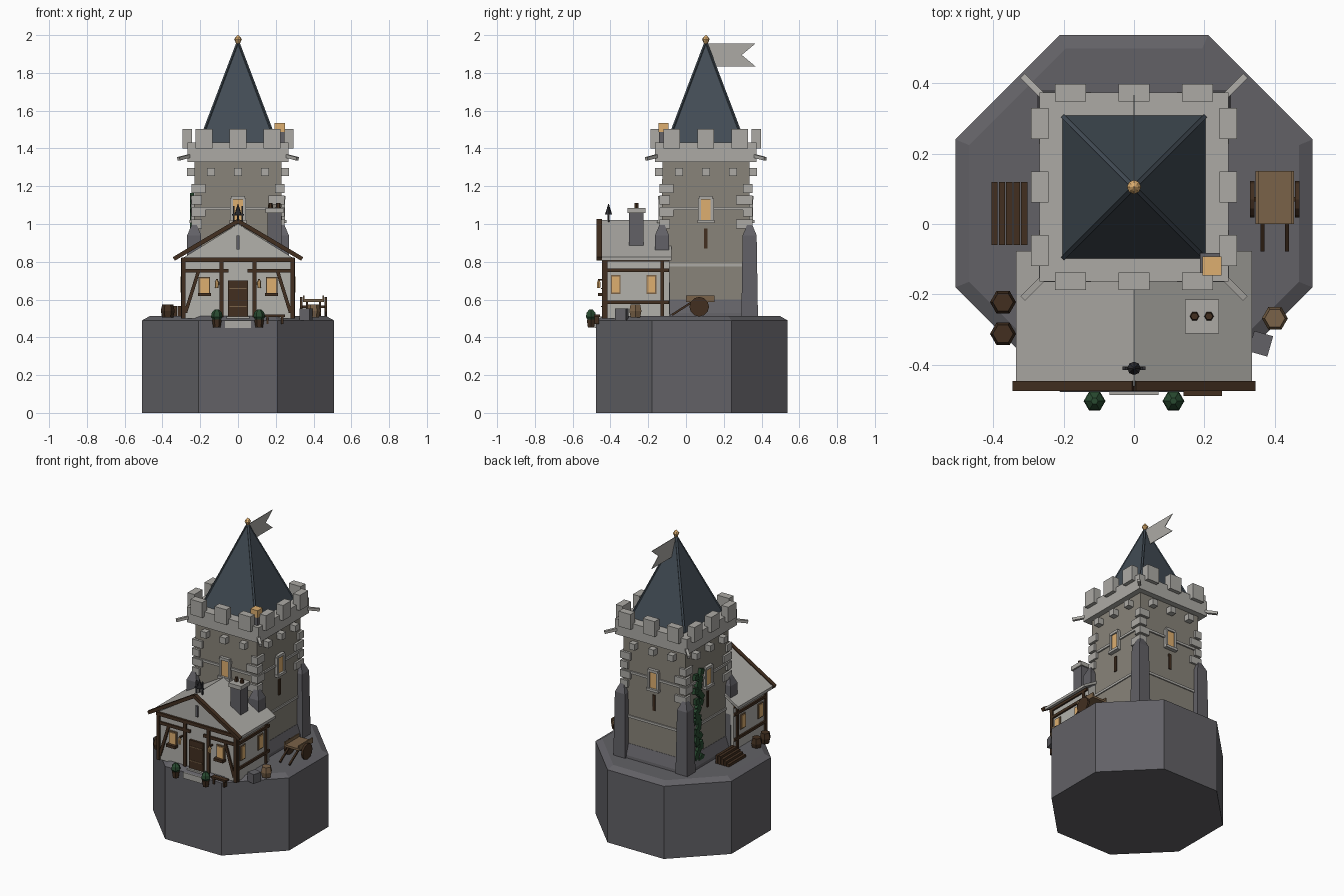
import bpy, bmesh, math, random
from mathutils import Matrix, Vector

if "Cube" in bpy.data.objects:
    bpy.data.objects.remove(bpy.data.objects["Cube"])

random.seed(4)

def mat(name, rgb):
    m = bpy.data.materials.new(name)
    m.diffuse_color = [((c / 255 + .055) / 1.055) ** 2.4 for c in rgb] + [1]
    m.use_nodes = True
    m.node_tree.nodes["Principled BSDF"].inputs["Base Color"].default_value = m.diffuse_color
    return m

LIGHT = mat("light stone", (172, 170, 165))
TOWER = mat("tower stone", (136, 131, 121))
ROCK = mat("dark rock", (98, 97, 102))
SLATE = mat("roof slate", (66, 76, 85))
PLASTER = mat("plaster", (178, 177, 171))
WOOD = mat("dark wood", (66, 47, 32))
OAK = mat("light wood", (122, 98, 72))
AMBER = mat("amber glow", (222, 175, 112))
GREEN = mat("leaf green", (40, 74, 48))
IRON = mat("iron", (48, 48, 52))
I = Matrix.Identity(4)
CY = .105                                   # tower centre in y
SIDES = [Matrix.Translation((0, CY, 0)) @ Matrix.Rotation(k * math.pi / 2, 4, 'Z') for k in range(4)]

def finish(name, bm, m):
    bmesh.ops.recalc_face_normals(bm, faces=bm.faces)
    me = bpy.data.meshes.new(name)
    bm.to_mesh(me)
    bm.free()
    me.materials.append(m)
    ob = bpy.data.objects.new(name, me)
    bpy.context.collection.objects.link(ob)
    return ob

def boxes(name, m, items, frames=(I,)):
    """items: (x0, x1, y0, y1, z0, z1) ranges, repeated in every frame"""
    bm = bmesh.new()
    for f in frames:
        for x0, x1, y0, y1, z0, z1 in items:
            M = Matrix.Translation(((x0 + x1) / 2, (y0 + y1) / 2, (z0 + z1) / 2))
            bmesh.ops.create_cube(bm, size=1, matrix=f @ M @ Matrix.Diagonal((x1 - x0, y1 - y0, z1 - z0, 1)))
    return finish(name, bm, m)

def bars(name, m, items):
    """items: (start, end, width, height) beams"""
    bm = bmesh.new()
    for a, b, w, h in items:
        a, b = Vector(a), Vector(b)
        R = (b - a).to_track_quat('Y', 'Z').to_matrix().to_4x4()
        bmesh.ops.create_cube(bm, size=1, matrix=Matrix.Translation((a + b) / 2) @ R @ Matrix.Diagonal((w, (b - a).length, h, 1)))
    return finish(name, bm, m)

def lathe(name, m, spots, profile, n, turn=0):
    """stacked n-sided rings from (radius, z) points, at each spot"""
    bm = bmesh.new()
    for x, y in spots:
        rings = [[bm.verts.new((x + r * math.cos(turn + i * math.tau / n),
                                y + r * math.sin(turn + i * math.tau / n), z)) for i in range(n)]
                 for r, z in profile]
        for lo, hi in zip(rings, rings[1:]):
            for i in range(n):
                bm.faces.new((lo[i], lo[i - 1], hi[i - 1], hi[i]))
        bm.faces.new(rings[0])
        bm.faces.new(rings[-1])
    return finish(name, bm, m)

def prism(name, m, pts, vec):
    """polygon pts extruded along vec"""
    bm = bmesh.new()
    f = bm.faces.new([bm.verts.new(p) for p in pts])
    g = bmesh.ops.extrude_face_region(bm, geom=[f])
    bmesh.ops.translate(bm, vec=vec, verts=[v for v in g['geom'] if isinstance(v, bmesh.types.BMVert)])
    return finish(name, bm, m)

Q, R2 = math.pi / 4, math.sqrt(2)

# rock base
lathe("rock_base", ROCK, [(0, .03)], [(.549, 0), (.549, .49), (.507, .512)], 8, Q / 2)

# tower body, plinth and corner buttresses
lathe("tower_plinth", ROCK, [(0, CY)], [(.265 * R2, .5), (.262 * R2, .53), (.237 * R2, .6)], 4, Q)
lathe("tower_body", TOWER, [(0, CY)], [(.236 * R2, .5), (.23 * R2, 1.34)], 4, Q)
corners = [(sx * .232, CY + sy * .232) for sx in (-1, 1) for sy in (-1, 1)]
lathe("buttresses", ROCK, corners, [(.044 * R2, .5), (.037 * R2, .94), (.012 * R2, 1.0)], 4, Q)

# stone bands, corner stones and corbels
boxes("string_courses", LIGHT, [(-.24, .24, -.241, -.225, z, z + .016) for z in (.775, 1.075)], SIDES)
quoins = []
for i in range(4):
    z = 1.0 + i * .063
    a, b = (.075, .05) if i % 2 else (.055, .085)
    quoins.append((-.246, -.246 + a, -.246, -.246 + b, z - .024, z + .024))
boxes("corner_stones", LIGHT, quoins, SIDES)
boxes("corbels", LIGHT, [(x - .021, x + .021, -.27, -.22, 1.254, 1.296) for x in (-.143, 0, .143)], SIDES)

# parapet and battlements
boxes("parapet", LIGHT, [(-.268, .268, CY - .268, CY + .268, 1.328, 1.432)])
boxes("merlons", LIGHT, [(x - .044, x + .044, -.293, -.243, 1.40, 1.503) for x in (-.18, 0, .18)], SIDES)
bars("rain_spouts", LIGHT, [((sx * .25, CY + sy * .25, 1.362), (sx * .315, CY + sy * .315, 1.345), .018, .018)
                            for sx in (-1, 1) for sy in (-1, 1)])

# tower windows and arrow slits
boxes("window_frames", LIGHT, [(-.042, -.026, -.25, -.225, 1.02, 1.135), (.026, .042, -.25, -.225, 1.02, 1.135),
                               (-.036, .036, -.252, -.225, 1.13, 1.148), (-.045, .045, -.258, -.225, 1.005, 1.022)], SIDES)
boxes("window_glass", AMBER, [(-.027, .027, -.243, -.225, 1.02, 1.132)], SIDES)
boxes("arrow_slits", WOOD, [(-.01, .01, -.24, -.225, .87, .975)], SIDES)

# spire roof, hips, finial and pennant
lathe("spire_roof", SLATE, [(0, CY)], [(.203 * R2, 1.432), (.004, 1.965)], 4, Q)
bars("spire_hips", SLATE, [((sx * .2, CY + sy * .2, 1.436), (0, CY, 1.962), .012, .01)
                           for sx in (-1, 1) for sy in (-1, 1)])
lathe("finial", AMBER, [(0, CY)], [(.008, 1.95), (.02, 1.978), (.012, 1.99), (.002, 2.0)], 8)
prism("pennant", LIGHT, [(-.002, CY, 1.955), (-.002, .367, 1.955), (-.002, .295, 1.895),
                         (-.002, .367, 1.835), (-.002, CY, 1.835)], (.004, 0, 0))

# parapet lantern
boxes("lantern_base", ROCK, [(.187, .245, -.142, -.083, 1.43, 1.488)])
boxes("lantern_glow", AMBER, [(.194, .248, -.146, -.092, 1.486, 1.535)])

# house walls and roof
F = -.432
prism("house_walls", PLASTER, [(-.292, F, .5), (.292, F, .5), (.292, F, .82), (0, F, 1.0), (-.292, F, .82)],
      (0, .345, 0))
prism("house_roof", LIGHT, [(-.335, -.46, .806), (0, -.46, 1.0), (.335, -.46, .806),
                            (.335, -.46, .824), (0, -.46, 1.022), (-.335, -.46, .824)], (0, .383, 0))
bars("bargeboards", WOOD, [((s * .34, -.46, .815), (0, -.46, 1.016), .028, .022) for s in (-1, 1)])

# timber framing
front, side = [], []
front += [(-.3, .3, F - .014, F + .01, .8, .822), (-.295, -.05, F - .01, F, .742, .762), (.05, .295, F - .01, F, .742, .762)]
for s in (-1, 1):
    for x in (.288, .088):
        front.append((s * x - .011, s * x + .011, F - .012, F + .014, .5, .81))
    xs = sorted((s * .285, s * .303))
    side += [(*xs, y - .009, y + .009, .5, .815) for y in (-.425, -.125)]
    side += [(*xs, F, -.09, z - .009, z + .009) for z in (.585, .755, .81)]
boxes("front_timbers", WOOD, front)
boxes("side_timbers", WOOD, side)
bars("front_braces", WOOD, [((s * .278, F - .004, .53), (s * .21, F - .004, .748), .012, .018) for s in (-1, 1)])

# house windows
glass, trim, sills = [], [], []
for s in (-1, 1):
    x = s * .178
    glass.append((x - .024, x + .024, F - .014, F, .635, .712))
    trim.append((x - .03, x + .03, F - .009, F, .628, .72))
    sills.append((x - .034, x + .034, F - .035, F, .618, .636))
    for y in (-.372, -.183):
        xs = sorted((s * .285, s * .304))
        glass.append((*xs, y - .02, y + .02, .637, .722))
        trim.append((*sorted((s * .285, s * .299)), y - .026, y + .026, .63, .729))
boxes("house_window_glass", AMBER, glass)
boxes("house_window_trim", OAK, trim)
boxes("flower_sills", WOOD, sills)

# door, steps, wall lanterns, gable vent
boxes("door", WOOD, [(-.052, .052, F - .014, F, .5, .7)])
boxes("door_planks", OAK, [(-.046, .046, F - .017, F, z, z + .006) for z in (.56, .655)])
boxes("door_step", LIGHT, [(-.07, .07, -.485, -.425, .45, .49), (-.06, .06, -.46, -.425, .49, .51)])
lathe("wall_lanterns", AMBER, [(s * .112, -.462) for s in (-1, 1)], [(.009, .66), (.011, .69), (.004, .705)], 6)
boxes("lantern_brackets", WOOD, [(s * .112 - .005, s * .112 + .005, -.465, F, .7, .709) for s in (-1, 1)])
boxes("gable_vent", ROCK, [(-.009, .009, F - .01, F, .865, .938)])

# chimney and pots
boxes("chimney", ROCK, [(.155, .231, -.302, -.224, .86, 1.06)])
boxes("chimney_cap", LIGHT, [(.145, .241, -.311, -.215, 1.058, 1.085)])
lathe("chimney_pots", WOOD, [(.172, -.262), (.213, -.262)], [(.014, 1.08), (.011, 1.112)], 6)

# weathervane on the ridge
lathe("vane_pole", IRON, [(0, -.41)], [(.005, 1.01), (.005, 1.05), (.019, 1.05), (.002, 1.105)], 8)
boxes("vane_cross", IRON, [(-.033, .033, -.415, -.405, 1.045, 1.053),
                           (-.026, -.018, -.414, -.406, 1.01, 1.095), (.018, .026, -.414, -.406, 1.01, 1.095)])

# potted shrubs and bench
pots = [(s * .112, -.503) for s in (-1, 1)]
lathe("plant_pots", WOOD, pots, [(.019, .452), (.026, .495)], 6)
lathe("shrubs", GREEN, pots, [(.018, .49), (.031, .508), (.027, .53), (.01, .548)], 6)
boxes("bench", WOOD, [(.14, .25, -.488, -.455, .508, .52), (.15, .162, -.485, -.46, .47, .51), (.228, .24, -.485, -.46, .47, .51)])

# barrels and crate
cask = [(.029, .505), (.037, .54), (.029, .575)]
lathe("dark_barrels", WOOD, [(-.372, -.222), (-.372, -.312)], cask, 6)
lathe("oak_barrel", OAK, [(.4, -.268)], cask, 6)
boxes("crate", ROCK, [(-.028, .028, -.03, .03, .49, .552)],
      [Matrix.Translation((.36, -.34, 0)) @ Matrix.Rotation(-.28, 4, 'Z')])

# stacked logs
boxes("log_pile", WOOD, [(-.405 + i * .021, -.387 + i * .021, -.06, .12, .505, .53 + .012 * min(i, 3)) for i in range(5)])

# hand cart
boxes("cart_bed", OAK, [(.345, .455, 0, .15, .588, .602), (.345, .353, 0, .15, .6, .622), (.447, .455, 0, .15, .6, .622)])
bm = bmesh.new()
for x in (.336, .464):
    bmesh.ops.create_cone(bm, cap_ends=True, segments=12, radius1=.052, radius2=.052, depth=.013,
                          matrix=Matrix.Translation((x, .07, .562)) @ Matrix.Rotation(math.pi / 2, 4, 'Y'))
finish("cart_wheels", bm, WOOD)
bars("cart_handles", WOOD, [((x, .04, .592), (x, -.075, .518), .011, .011) for x in (.365, .435)]
     + [((.336, .07, .562), (.464, .07, .562), .012, .012)])

# ivy climbing the left wall
bm = bmesh.new()
for i in range(34):
    z = .53 + i * .0185
    M = (Matrix.Translation((-.243, .215 + random.uniform(-.034, .034), z))
         @ Matrix.Rotation(random.uniform(0, 1.5), 4, 'X') @ Matrix.Diagonal((.022, .036, .036, 1)))
    bmesh.ops.create_cube(bm, size=1, matrix=M)
finish("ivy", bm, GREEN)
